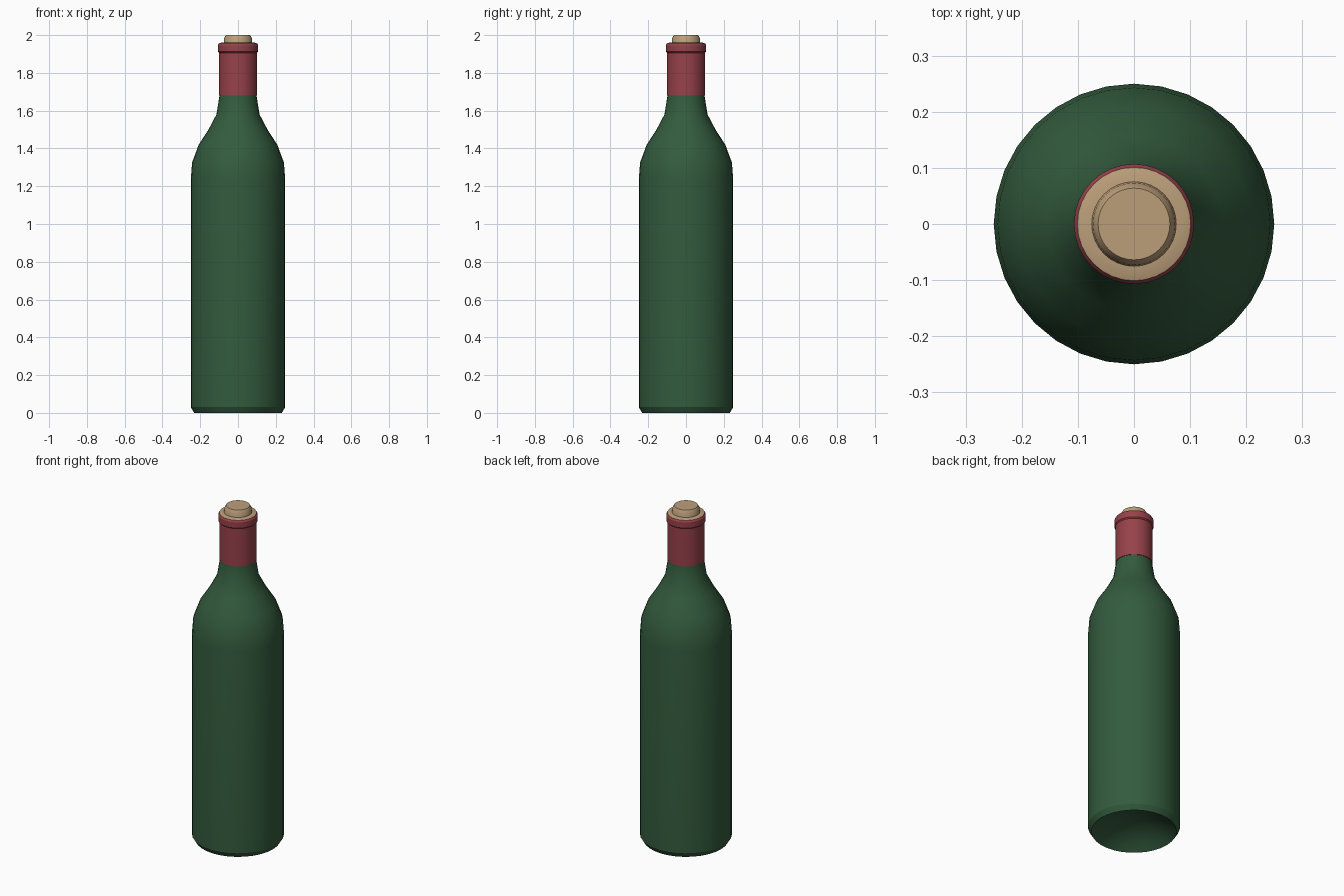
import bpy, bmesh, math

if "Cube" in bpy.data.objects:
    bpy.data.objects.remove(bpy.data.objects["Cube"])

SEGMENTS = 32


def material(name, rgb):
    m = bpy.data.materials.new(name)
    m.diffuse_color = (*rgb, 1.0)
    m.use_nodes = True
    m.node_tree.nodes["Principled BSDF"].inputs["Base Color"].default_value = m.diffuse_color
    return m


green = material("green_glass", (0.033, 0.105, 0.047))
red = material("red_foil", (0.31, 0.053, 0.068))
tan = material("tan_cork", (0.50, 0.345, 0.195))


def lathe(name, profile, mat, angle=30):
    """Revolve (radius, height) points around z; radius 0 closes to a pole."""
    bm = bmesh.new()
    rings = []
    for r, z in profile:
        if r == 0:
            rings.append([bm.verts.new((0, 0, z))] * SEGMENTS)
        else:
            rings.append([bm.verts.new((r * math.cos(a), r * math.sin(a), z))
                          for a in (2 * math.pi * i / SEGMENTS for i in range(SEGMENTS))])
    for low, high in zip(rings, rings[1:]):
        for i in range(SEGMENTS):
            j = (i + 1) % SEGMENTS
            quad = dict.fromkeys((low[i], low[j], high[j], high[i]))
            bm.faces.new(list(quad))
    mesh = bpy.data.meshes.new(name)
    bm.to_mesh(mesh)
    bm.free()
    obj = bpy.data.objects.new(name, mesh)
    bpy.context.collection.objects.link(obj)
    mesh.materials.append(mat)
    bpy.ops.object.select_all(action='DESELECT')
    obj.select_set(True)
    bpy.context.view_layer.objects.active = obj
    bpy.ops.object.shade_smooth_by_angle(angle=math.radians(angle))
    return obj


# Glass body, starting at the centre of the hollow base
lathe("bottle_body", [
    (0, 0.09), (0.08, 0.08), (0.15, 0.055), (0.20, 0.025), (0.232, 0.0),
    (0.25, 0.03), (0.25, 1.236), (0.243, 1.326), (0.208, 1.42),
    (0.156, 1.50), (0.114, 1.58), (0.098, 1.68), (0.097, 1.70)], green)

# Foil sleeve with its raised lip
lathe("foil_sleeve", [
    (0.096, 1.68), (0.101, 1.68), (0.101, 1.906), (0.107, 1.912),
    (0.107, 1.946), (0.101, 1.956)], red)

# Gently sloped rim around the stopper
lathe("mouth_rim", [(0.101, 1.956), (0.088, 1.960), (0.072, 1.961)], tan)

# Stopper with a chamfered top
lathe("cork", [(0.076, 1.955), (0.073, 1.985), (0.064, 2.0), (0, 2.0)], tan)
